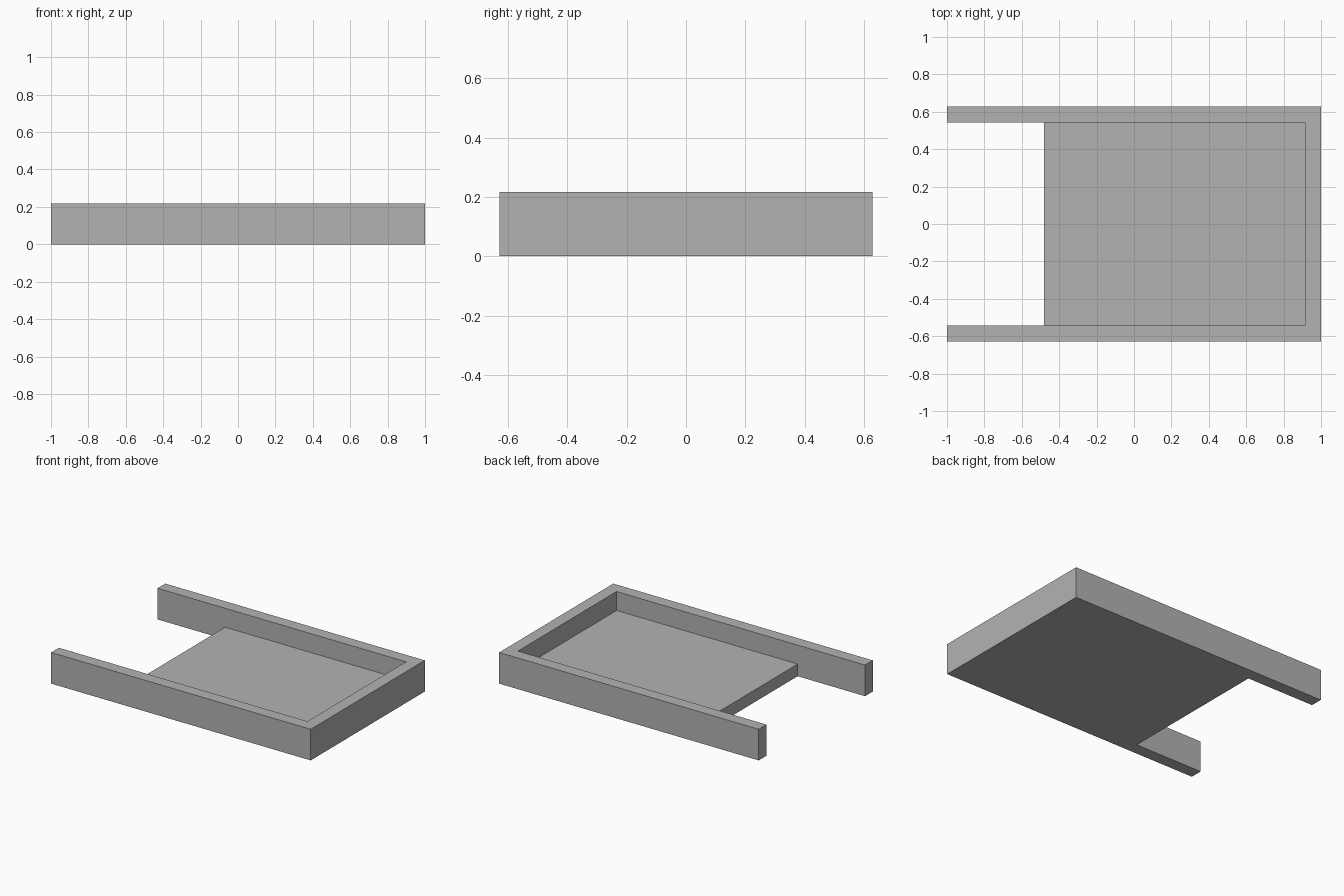
import bpy
import bmesh

if "Cube" in bpy.data.objects:
    bpy.data.objects.remove(bpy.data.objects["Cube"], do_unlink=True)

# Overall sizes
HALF_X, HALF_Y, HEIGHT = 1.0, 0.628, 0.217
WALL = 0.085
FLOOR_START = -0.48
FLOOR_THICKNESS = 0.085

# Single grey material
grey = bpy.data.materials.new("plain grey")
grey.use_nodes = True
colour = (0.45, 0.45, 0.45, 1)
grey.diffuse_color = colour
grey.node_tree.nodes["Principled BSDF"].inputs["Base Color"].default_value = colour


def extrude_outline(name, outline, height):
    """Make a solid standing on z = 0 from a flat outline."""
    bm = bmesh.new()
    base = bm.faces.new([bm.verts.new((x, y, 0)) for x, y in outline])
    result = bmesh.ops.extrude_face_region(bm, geom=[base], use_keep_orig=True)
    top = [v for v in result["geom"] if isinstance(v, bmesh.types.BMVert)]
    bmesh.ops.translate(bm, verts=top, vec=(0, 0, height))
    bmesh.ops.recalc_face_normals(bm, faces=bm.faces)
    mesh = bpy.data.meshes.new(name)
    bm.to_mesh(mesh)
    bm.free()
    mesh.materials.append(grey)
    obj = bpy.data.objects.new(name, mesh)
    bpy.context.collection.objects.link(obj)
    return obj


inner_x, inner_y = HALF_X - WALL, HALF_Y - WALL

# U-shaped wall: half an outline, mirrored across y
half = [(-HALF_X, inner_y), (-HALF_X, HALF_Y), (HALF_X, HALF_Y)]
inner = [(inner_x, inner_y)]
outline = (half + [(x, -y) for x, y in reversed(half)]
           + [(x, -y) for x, y in inner] + inner)
extrude_outline("surrounding_wall", outline, HEIGHT)

# Floor slab fitted between the walls
extrude_outline("floor_slab",
                [(FLOOR_START, -inner_y), (inner_x, -inner_y),
                 (inner_x, inner_y), (FLOOR_START, inner_y)],
                FLOOR_THICKNESS)
